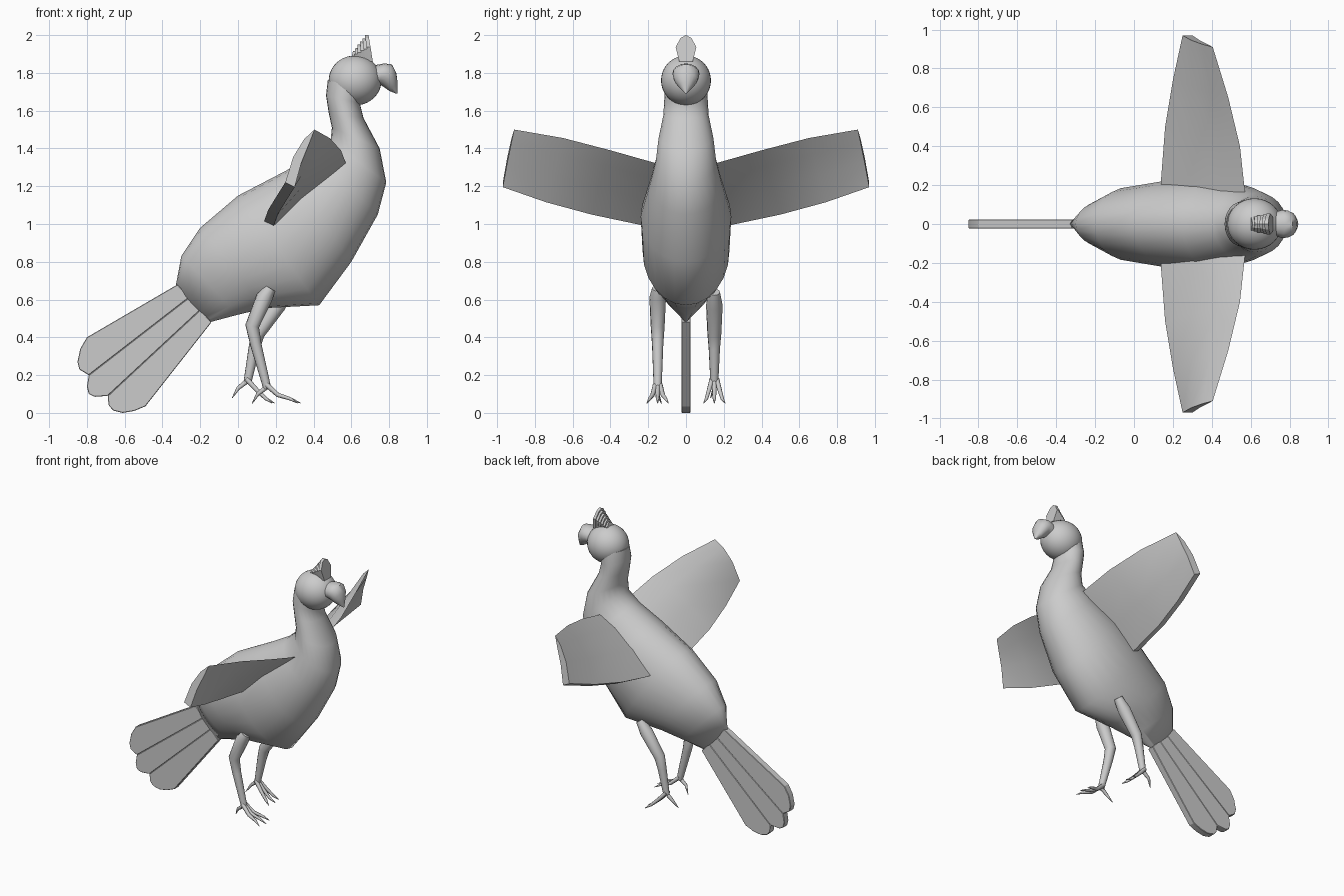
import bpy, bmesh, math
from mathutils import Vector

if "Cube" in bpy.data.objects:
    bpy.data.objects.remove(bpy.data.objects["Cube"])


def finish(name, bm, angle=40):
    bmesh.ops.recalc_face_normals(bm, faces=bm.faces)
    me = bpy.data.meshes.new(name)
    bm.to_mesh(me)
    bm.free()
    ob = bpy.data.objects.new(name, me)
    bpy.context.collection.objects.link(ob)
    bpy.ops.object.select_all(action='DESELECT')
    ob.select_set(True)
    bpy.context.view_layer.objects.active = ob
    bpy.ops.object.shade_smooth_by_angle(angle=math.radians(angle))
    return ob


def loft(name, rings, angle=40):
    """Skin closed rings of equal point count and cap both ends."""
    bm = bmesh.new()
    rows = [[bm.verts.new(p) for p in r] for r in rings]
    n = len(rows[0])
    for a, b in zip(rows, rows[1:]):
        for i in range(n):
            j = (i + 1) % n
            bm.faces.new((a[i], a[j], b[j], b[i]))
    bm.faces.new(rows[0])
    bm.faces.new(rows[-1])
    return finish(name, bm, angle)


def ellipse(x1, z1, x2, z2, w, n=24):
    """Ring spanning a back point and a belly point, with half width w."""
    a, b = Vector((x1, 0, z1)), Vector((x2, 0, z2))
    c, h = (a + b) / 2, (a - b) / 2
    return [c + h * math.cos(t) + Vector((0, w * math.sin(t), 0))
            for t in (math.tau * i / n for i in range(n))]


def tube(name, pts, radii, n=12):
    """Tapered limb along a path."""
    pts = [Vector(p) for p in pts]
    rings = []
    for i, (p, r) in enumerate(zip(pts, radii)):
        d = (pts[min(i + 1, len(pts) - 1)] - pts[max(i - 1, 0)]).normalized()
        u = d.cross(Vector((0.1, 1, 0.05))).normalized()
        v = d.cross(u)
        rings.append([p + r * (u * math.cos(t) + v * math.sin(t))
                      for t in (math.tau * k / n for k in range(n))])
    return loft(name, rings, 50)


def plate(name, outline, y0):
    """Flat xz outline given thickness in y."""
    k = len(outline)
    return loft(name, [[(x, y, z) for x, z in outline] for y in (-y0, y0)], 20)


# body and neck
loft("body", [ellipse(*r) for r in (
    (-.33, .67, -.15, .48, .025), (-.30, .83, .0, .52, .12),
    (-.20, .98, .15, .555, .19), (.0, 1.15, .43, .57, .23),
    (.25, 1.28, .60, .80, .24), (.41, 1.37, .74, 1.05, .19),
    (.49, 1.44, .785, 1.22, .16), (.497, 1.51, .75, 1.40, .145),
    (.48, 1.59, .665, 1.56, .12), (.466, 1.68, .645, 1.64, .115),
    (.475, 1.76, .68, 1.72, .11))], 60)

# head
bm = bmesh.new()
bmesh.ops.create_uvsphere(bm, u_segments=32, v_segments=20, radius=.132)
for v in bm.verts:
    v.co = Vector((v.co.x * 1.06 + .62, v.co.y, v.co.z + 1.76))
finish("head", bm)

# hooked beak
loft("beak", [ellipse(*r, n=16) for r in (
    (.72, 1.84, .72, 1.72, .06), (.775, 1.85, .745, 1.74, .072),
    (.815, 1.845, .765, 1.73, .07), (.838, 1.80, .78, 1.72, .06),
    (.845, 1.75, .80, 1.705, .035), (.845, 1.692, .838, 1.69, .004))], 50)

# crest: stacked upright plates, taller toward the front
for i in range(6):
    t = i / 5
    tip = Vector((.625 + .062 * t, 0, 1.915 + .085 * t))
    base = Vector((.61 + .10 * t, 0, 1.86))
    d = tip - base
    w = .035 + .02 * t
    prof = ((-.65 * w, 0), (-w, .55), (-.5 * w, .9), (0, 1), (.5 * w, .9), (w, .55), (.65 * w, 0))
    loft("crest_plate", [[base + d * h + Vector((o, y, 0)) for y, h in prof]
                         for o in (-.016, .004)], 20)

# wings
lead = ((.58, .08, 1.30), (.57, .17, 1.325), (.545, .4, 1.39), (.485, .65, 1.455), (.405, .91, 1.5))
trail = ((.14, .10, 1.0), (.14, .24, 1.02), (.16, .5, 1.075), (.20, .74, 1.14), (.25, .97, 1.22))
up = Vector((-.65, 0, .76))
for s, side in ((-1, "right"), (1, "left")):
    rings = []
    for l, t in zip(lead, trail):
        L, A = Vector(l), Vector(t)
        B = A + Vector((.05, 0, -.025))
        ring = [L, L.lerp(A, .25) + up * .025, L.lerp(A, .6) + up * .03, A, B,
                L.lerp(B, .6) + up * .01, L.lerp(B, .25) + up * .003]
        rings.append([Vector((p.x, p.y * s, p.z)) for p in ring])
    loft(side + "_wing", rings, 35)

# tail: three round-ended feathers fanned from the rump
feathers = (
    ((-.32, .68), (-.80, .40), (-.835, .34), (-.85, .27), (-.84, .23), (-.79, .20), (-.26, .61)),
    ((-.26, .61), (-.79, .20), (-.80, .14), (-.79, .10), (-.76, .085), (-.69, .09), (-.20, .545)),
    ((-.20, .545), (-.69, .09), (-.685, .04), (-.66, .012), (-.61, 0), (-.55, .01),
     (-.49, .035), (-.14, .48)))
for f in feathers:
    ob = plate("tail_feather", f, .024)
    bev = ob.modifiers.new("bevel", 'BEVEL')
    bev.width = .003

# legs and clawed feet, one stepping forward
legs = (
    ("right", -1, ((.17, .66), (.14, .61), (.075, .46), (.095, .36), (.155, .13)), .15, 15),
    ("left", 1, ((.26, .64), (.21, .57), (.105, .42), (.085, .34), (.05, .16)), .15, -20))
for side, s, path, y, pitch in legs:
    tube(side + "_leg", [(x, s * y, z) for x, z in path], (.03, .044, .037, .03, .021))
    ax, az = path[-1]
    fwd = .16 if s < 0 else .13
    for k in (-1, 0, 1):
        yy = s * y + k * .012
        tube(side + "_toe", [(ax - .005, yy, az + .02),
                             (ax + .35 * fwd, yy + k * .015, az - .035),
                             (ax + .75 * fwd, yy + k * .03, .075),
                             (ax + fwd * (1 + .1 * (k == 0)), yy + k * .045, .052)],
             (.014, .012, .009, .002), 8)
    tube(side + "_hind_toe", [(ax, s * y, az + .01), (ax - .05, s * y, az - .03),
                              (ax - .08, s * (y - .02), az - .08)], (.014, .010, .002), 8)
